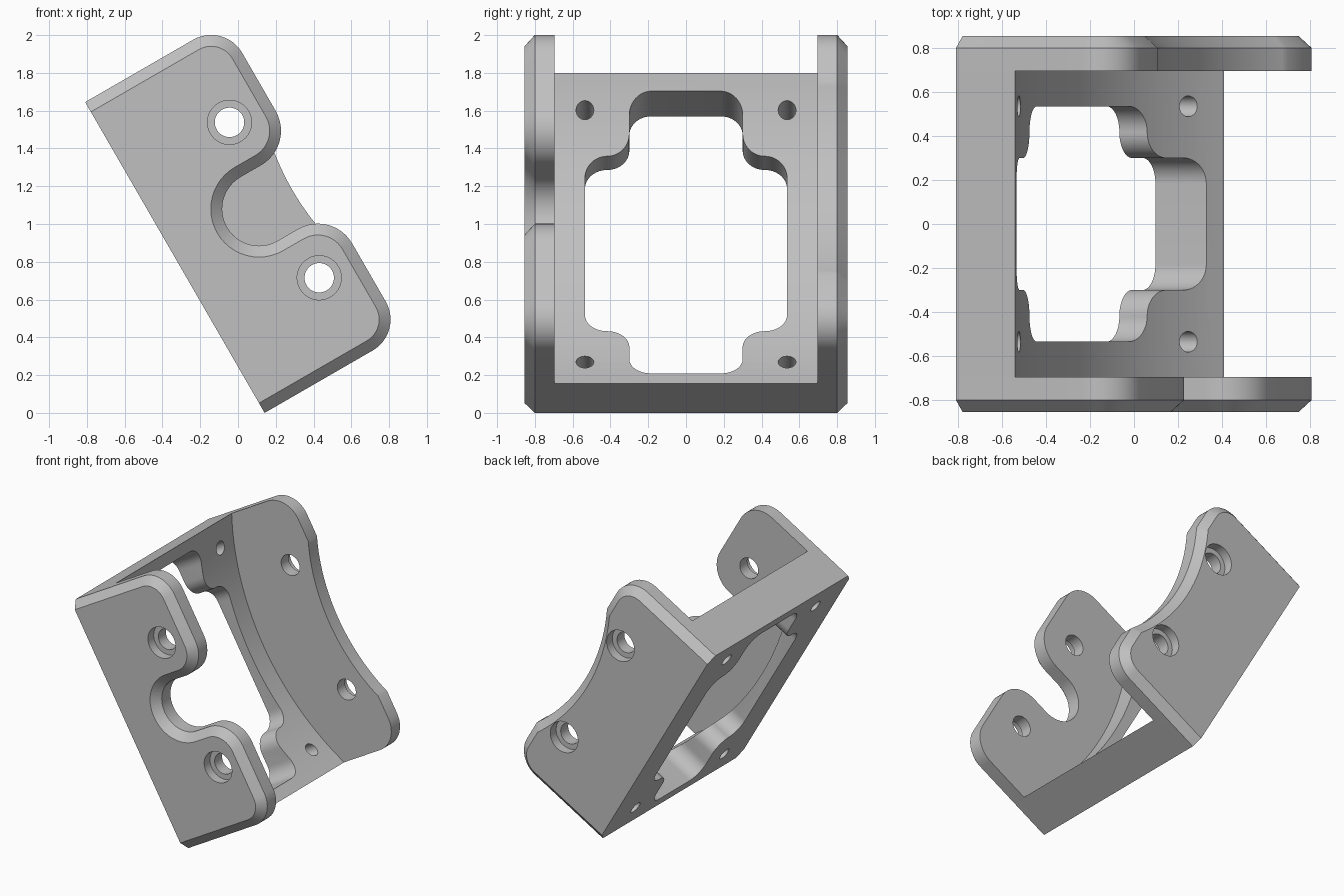
import bpy, bmesh, math
from mathutils import Vector, Matrix

cube = bpy.data.objects.get("Cube")
if cube:
    bpy.data.objects.remove(cube, do_unlink=True)

LENGTH, DEPTH = 1.9, 0.85          # side plate size
OUTER, SHOULDER, INNER = 0.855, 0.80, 0.695   # plate positions along y
CHAMFER = 0.06
MID = LENGTH / 2
ARC_CENTRE = 2.1                   # shared centre of the concave curves
TILT = Matrix.Translation((0.141, 0, 0)) @ Matrix.Rotation(math.radians(-30), 4, 'Y')

grey = bpy.data.materials.new("plain grey")
grey.use_nodes = True
grey.diffuse_color = (0.53, 0.53, 0.53, 1)
grey.node_tree.nodes["Principled BSDF"].inputs["Base Color"].default_value = grey.diffuse_color


def rounded(corners, steps=12):
    """Outline from (x, y, radius) corners, filleted where radius > 0."""
    out = []
    for i, (x, y, r) in enumerate(corners):
        p = Vector((x, y))
        if r == 0:
            out.append(p)
            continue
        d1 = (Vector(corners[i - 1][:2]) - p).normalized()
        d2 = (Vector(corners[(i + 1) % len(corners)][:2]) - p).normalized()
        centre = p + (d1 + d2) * r          # right-angled corners
        for k in range(steps + 1):
            t = k / steps * math.pi / 2
            q = centre - d2 * r * math.cos(t) - d1 * r * math.sin(t)
            if not out or (q - out[-1]).length > 1e-4:
                out.append(q)
    return out


def concave(radius, half, steps=40):
    """Points of the shared concave curve across the plate length."""
    a = math.asin(half / radius)
    return [Vector((ARC_CENTRE - radius * math.cos(t), MID + radius * math.sin(t)))
            for t in (-a + 2 * a * k / steps for k in range(steps + 1))]


def inset(points, dist):
    """Offset an outline inward, leaving the edge on the mounting face."""
    n = len(points)
    area = sum(points[i - 1].cross(points[i]) for i in range(n))
    side = 1 if area > 0 else -1

    def edge(p, q):
        d = (q - p).normalized()
        on_base = abs(p.x) < 1e-5 and abs(q.x) < 1e-5
        return Vector((-d.y, d.x)) * side, 0 if on_base else dist

    out = []
    for i, p in enumerate(points):
        n1, d1 = edge(points[i - 1], p)
        n2, d2 = edge(p, points[(i + 1) % n])
        det = n1.cross(n2)
        if abs(det) < 1e-4:
            out.append(p + n1 * d1)
        else:
            out.append(p + Vector((d1 * n2.y - d2 * n1.y, n1.x * d2 - n2.x * d1)) / det)
    return out


def loft(name, rings):
    """Closed solid through rings of matching 3D points."""
    bm = bmesh.new()
    loops = [[bm.verts.new(p) for p in ring] for ring in rings]
    n = len(loops[0])
    bm.faces.new(loops[0])
    bm.faces.new(loops[-1])
    for lo, hi in zip(loops, loops[1:]):
        for i in range(n):
            bm.faces.new((lo[i - 1], lo[i], hi[i], hi[i - 1]))
    bmesh.ops.recalc_face_normals(bm, faces=bm.faces)
    mesh = bpy.data.meshes.new(name)
    bm.to_mesh(mesh)
    bm.free()
    mesh.materials.append(grey)
    obj = bpy.data.objects.new(name, mesh)
    bpy.context.collection.objects.link(obj)
    return obj


def at_y(points, y):
    return [(p.x, y, p.y) for p in points]


def combine(obj, other, operation):
    mod = obj.modifiers.new(operation.lower(), 'BOOLEAN')
    mod.operation, mod.solver, mod.object = operation, 'EXACT', other
    other.hide_render = True
    bpy.context.view_layer.objects.active = obj
    bpy.ops.object.modifier_apply(modifier=mod.name)
    bpy.data.objects.remove(other, do_unlink=True)


def circle(x, y, r, n=40):
    return [Vector((x + r * math.cos(2 * math.pi * k / n),
                    y + r * math.sin(2 * math.pi * k / n))) for k in range(n)]


def side_plate(name, outline, side):
    """Chamfered plate with two counterbored holes."""
    plate = loft(name, [at_y(outline, side * INNER), at_y(outline, side * SHOULDER),
                        at_y(inset(outline, CHAMFER), side * OUTER)])
    for z in (MID - 0.475, MID + 0.475):
        for r, start in ((0.078, 0.6), (0.117, 0.785)):
            ring = circle(0.608, z, r)
            combine(plate, loft("hole_cutter", [at_y(ring, side * start), at_y(ring, side)]),
                    'DIFFERENCE')
    return plate


# Front plate with a U-shaped slot
slot, root = 0.195, 0.319
half_outline = [(0, 0, 0), (DEPTH, 0, 0.19), (DEPTH, MID - slot, 0.21), (root, MID - slot, slot)]
front_outline = rounded(half_outline + [(x, LENGTH - z, r) for x, z, r in reversed(half_outline)])
front_plate = side_plate("front_plate", front_outline, -1)

# Back plate with a wide concave edge
ends = rounded([(0, 0, 0), (DEPTH, 0, 0.19), (DEPTH, LENGTH, 0.19), (0, LENGTH, 0)])
half = len(ends) // 2
back_radius = 1.383
back_half = math.sqrt(back_radius ** 2 - (ARC_CENTRE - DEPTH) ** 2)
back_outline = ends[:half] + concave(back_radius, back_half) + ends[half:]
back_plate = side_plate("back_plate", back_outline, 1)

# Base with a concave inner face
base_outline = [Vector((0, 0))] + concave(2.026, MID) + [Vector((0, LENGTH))]
bracket = loft("bracket", [at_y(base_outline, -INNER - 0.03), at_y(base_outline, INNER + 0.03)])


def cut_through_base(outline):
    rings = [[(x, p.x, p.y) for p in outline] for x in (-0.3, 0.5)]
    combine(bracket, loft("opening_cutter", rings), 'DIFFERENCE')


# Stepped opening in the base: one quarter mirrored to all four
w1, w2, h1, h2, r = 0.3, 0.535, 0.863, 0.535, 0.117
quarter = [(w2, h2), (w1, h2), (w1, h1)]
corners = [(y, z, r) for y, z in quarter]
corners += [(-y, z, r) for y, z in reversed(quarter)]
corners += [(-y, -z, r) for y, z in quarter]
corners += [(y, -z, r) for y, z in reversed(quarter)]
cut_through_base(rounded([(y, MID + z, r) for y, z, r in corners]))

# Screw holes in the base corners
for y in (-0.535, 0.535):
    for z in (0.18, LENGTH - 0.18):
        cut_through_base(circle(y, z, 0.047, 28))

# Join the plates to the base and tilt the whole part
combine(bracket, front_plate, 'UNION')
combine(bracket, back_plate, 'UNION')
bracket.data.transform(TILT)
bpy.ops.object.select_all(action='DESELECT')
bracket.select_set(True)
bpy.context.view_layer.objects.active = bracket
bpy.ops.object.shade_smooth_by_angle(angle=math.radians(25))
